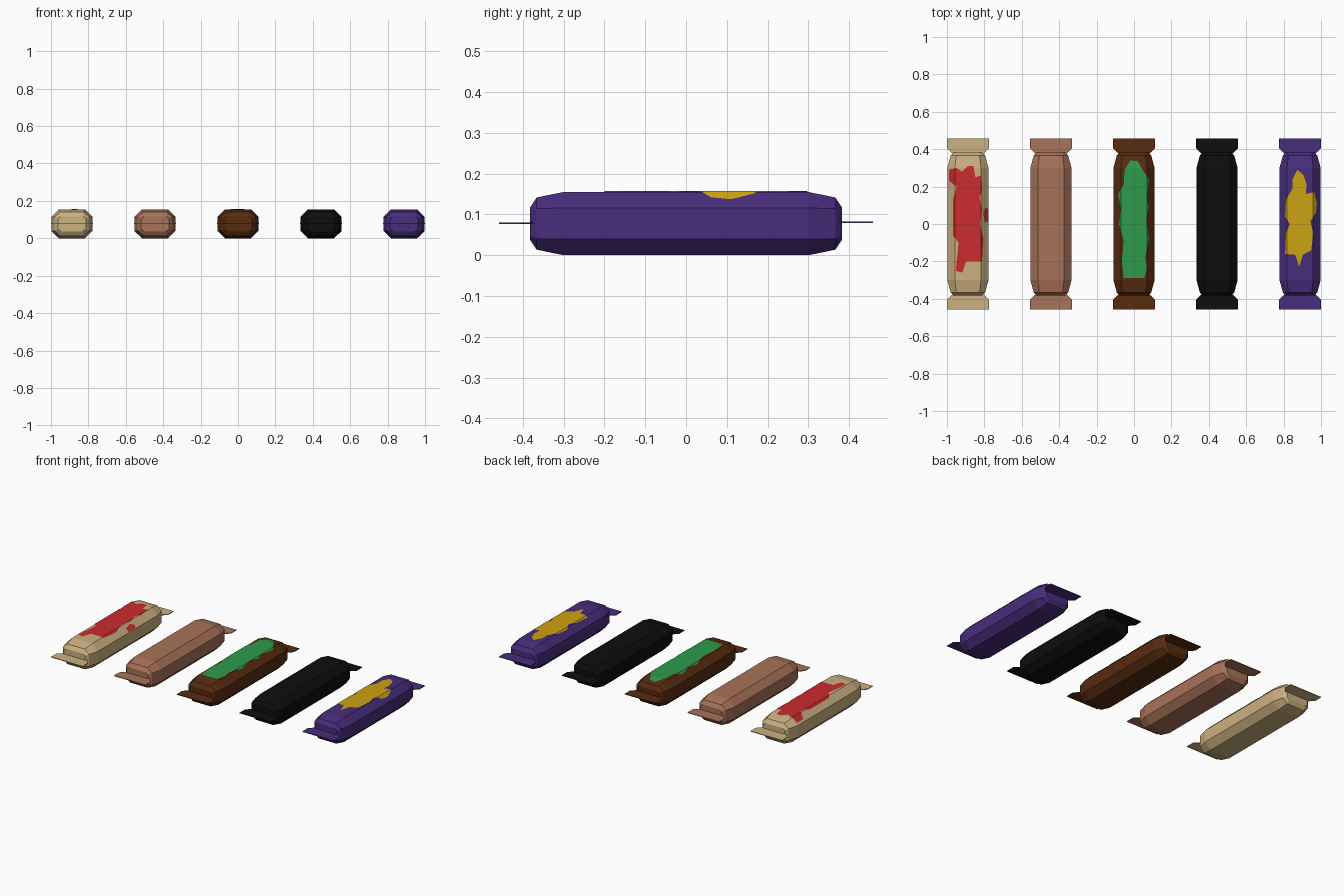
import bpy, bmesh
from mathutils import Vector
from mathutils.bvhtree import BVHTree

if "Cube" in bpy.data.objects:
    bpy.data.objects.remove(bpy.data.objects["Cube"])

MID_Z = 0.0775


def material(name, rgb):
    m = bpy.data.materials.new(name)
    m.diffuse_color = (*rgb, 1)
    m.use_nodes = True
    m.node_tree.nodes["Principled BSDF"].inputs["Base Color"].default_value = m.diffuse_color
    return m


def finish(bm, name, mat, x):
    mesh = bpy.data.meshes.new(name)
    bm.to_mesh(mesh)
    bm.free()
    mesh.materials.append(mat)
    ob = bpy.data.objects.new(name, mesh)
    ob.location.x = x
    bpy.context.collection.objects.link(ob)
    return ob


def body_bmesh():
    # octagonal sections along y: y, half width, flat half width, half height, side half height
    half = [(0.30, 0.11, 0.07, 0.0775, 0.038),
            (0.366, 0.092, 0.062, 0.064, 0.037),
            (0.382, 0.075, 0.058, 0.040, 0.030)]
    sections = [(-y, *r) for y, *r in reversed(half)] + half
    bm = bmesh.new()
    rings = []
    for y, w, f, h, s in sections:
        pts = [(w, -s), (w, s), (f, h), (-f, h), (-w, s), (-w, -s), (-f, -h), (f, -h)]
        rings.append([bm.verts.new((px, y, MID_Z + pz)) for px, pz in pts])
    for a, b in zip(rings, rings[1:]):
        for i in range(8):
            j = (i + 1) % 8
            bm.faces.new((a[i], a[j], b[j], b[i]))
    bm.faces.new(rings[0])
    bm.faces.new(rings[-1])
    bmesh.ops.recalc_face_normals(bm, faces=bm.faces)
    return bm


def flap(name, side, mat, x):
    # thin flared end of the wrapper
    outline = [(-0.075, 0.368), (0.075, 0.368), (0.112, 0.405),
               (0.112, 0.458), (-0.112, 0.458), (-0.112, 0.405)]
    bm = bmesh.new()
    f = bm.faces.new([bm.verts.new((px, side * py, MID_Z + side * 0.001)) for px, py in outline])
    ext = bmesh.ops.extrude_face_region(bm, geom=[f])
    for v in ext["geom"]:
        if isinstance(v, bmesh.types.BMVert):
            v.co.z += 0.004
    bmesh.ops.recalc_face_normals(bm, faces=bm.faces)
    finish(bm, name, mat, x)


def splash(name, outline, mat, x):
    # flat patch cut along the wrapper's creases and draped onto it
    shape = body_bmesh()
    tree = BVHTree.FromBMesh(shape)
    shape.free()
    bm = bmesh.new()
    bm.faces.new([bm.verts.new((px, py, 0)) for px, py in outline])
    bmesh.ops.triangulate(bm, faces=bm.faces)
    for co, no in [((0.07, 0, 0), (1, 0, 0)), ((-0.07, 0, 0), (1, 0, 0)),
                   ((0, 0.3, 0), (0, 1, 0)), ((0, -0.3, 0), (0, 1, 0))]:
        bmesh.ops.bisect_plane(bm, geom=bm.verts[:] + bm.edges[:] + bm.faces[:],
                               plane_co=co, plane_no=no)
    for v in bm.verts:
        hit = tree.ray_cast(Vector((v.co.x, v.co.y, 1)), Vector((0, 0, -1)))[0]
        v.co.z = (hit.z if hit else MID_Z) + 0.002
    for f in bm.faces:
        f.normal_update()
        if f.normal.z < 0:
            f.normal_flip()
    finish(bm, name, mat, x)


red = [(-.1, .29), (-.06, .30), (-.03, .28), (0, .31), (.03, .31), (.04, .25), (.07, .26),
       (.075, .18), (.062, .14), (.075, .08), (.065, 0), (.083, -.08), (.075, -.2), (-.01, -.2),
       (-.03, -.26), (-.065, -.25), (-.05, -.1), (-.08, -.06), (-.08, .13), (-.06, .2), (-.1, .23)]
red_drop = [(.082, .06), (.095, .09), (.108, .08), (.108, .01), (.09, .01)]
green = [(-.02, .34), (.02, .335), (.045, .29), (.08, .24), (.07, .13), (.08, .09), (.065, .03),
         (.08, -.08), (.06, -.18), (.07, -.23), (.055, -.29), (-.055, -.29), (-.065, -.2),
         (-.055, -.09), (-.08, 0), (-.07, .08), (-.085, .16), (-.055, .21), (-.05, .29)]
gold = [(-.015, .29), (.02, .26), (.035, .21), (.03, .16), (.075, .17), (.09, .11), (.085, .06),
        (.055, .015), (.07, -.05), (.06, -.14), (.015, -.165), (-.005, -.23), (-.025, -.165),
        (-.08, -.16), (-.075, -.05), (-.055, 0), (-.08, .04), (-.075, .13), (-.04, .19), (-.04, .24)]

red_mat = material("red", (0.60, 0.025, 0.027))
green_mat = material("green", (0.026, 0.33, 0.07))
gold_mat = material("gold", (0.60, 0.37, 0.006))

# five wrapped bars in a row, some with a coloured splash
bars = [("tan", (0.60, 0.44, 0.22), [(red, red_mat), (red_drop, red_mat)]),
        ("pink_brown", (0.39, 0.17, 0.10), []),
        ("dark_brown", (0.098, 0.025, 0.005), [(green, green_mat)]),
        ("black", (0.004, 0.004, 0.004), []),
        ("purple", (0.064, 0.026, 0.20), [(gold, gold_mat)])]
for i, (name, rgb, patches) in enumerate(bars):
    x = (i - 2) * 0.444
    mat = material(name, rgb)
    finish(body_bmesh(), name + "_bar", mat, x)
    flap(name + "_front_flap", -1, mat, x)
    flap(name + "_back_flap", 1, mat, x)
    for outline, patch_mat in patches:
        splash(name + "_splash", outline, patch_mat, x)
